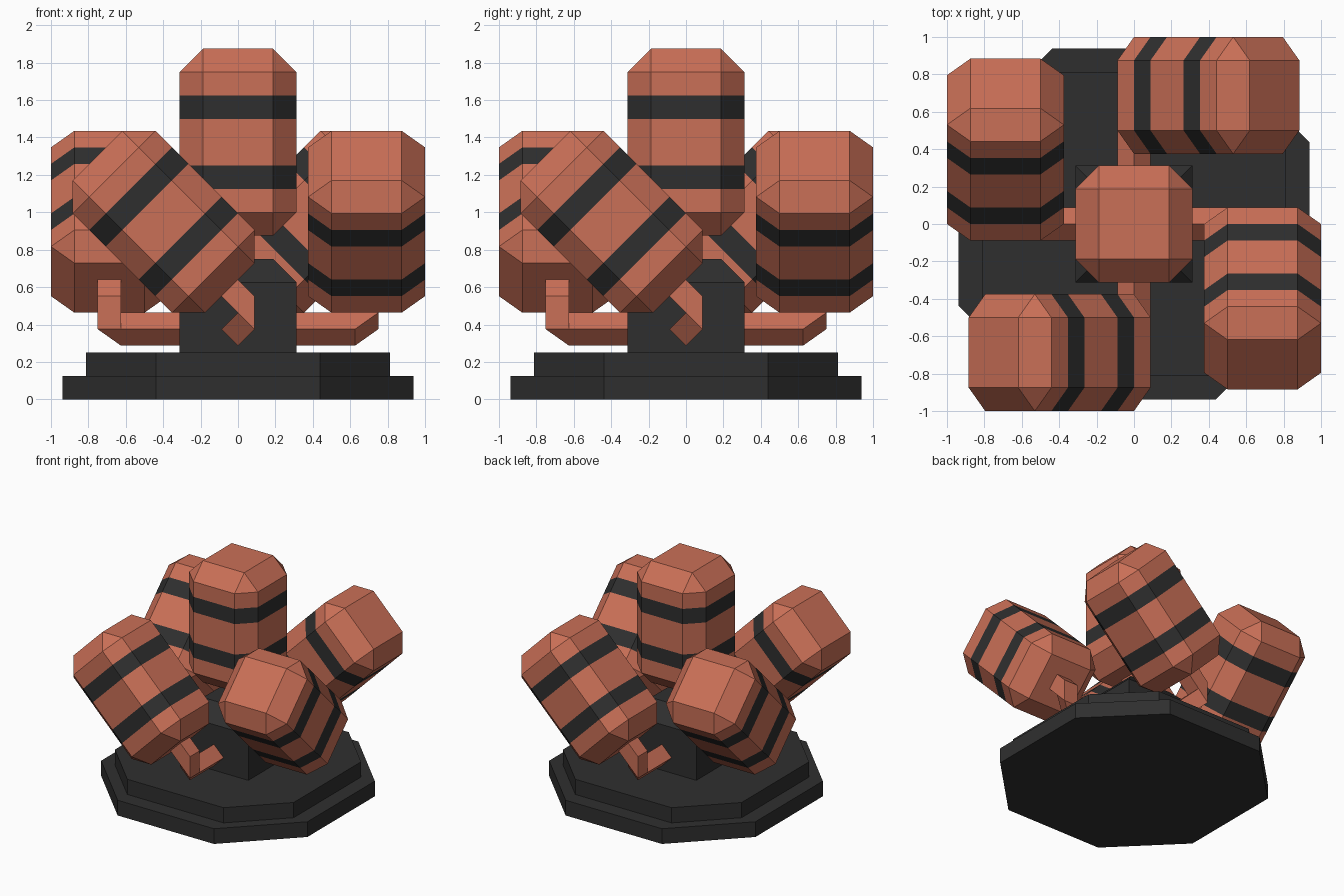
import bpy, bmesh, math
from mathutils import Matrix, Vector

if "Cube" in bpy.data.objects:
    bpy.data.objects.remove(bpy.data.objects["Cube"])


def material(name, color):
    m = bpy.data.materials.new(name)
    m.diffuse_color = (*color, 1)
    m.use_nodes = True
    m.node_tree.nodes["Principled BSDF"].inputs["Base Color"].default_value = m.diffuse_color
    return m


CLAY = material("clay orange", (0.59, 0.16, 0.095))
DARK = material("charcoal", (0.028, 0.028, 0.028))


def finish(name, bm, mats, matrix=Matrix()):
    bmesh.ops.recalc_face_normals(bm, faces=bm.faces[:])
    mesh = bpy.data.meshes.new(name)
    bm.to_mesh(mesh)
    bm.free()
    for m in mats:
        mesh.materials.append(m)
    ob = bpy.data.objects.new(name, mesh)
    ob.matrix_world = matrix
    bpy.context.collection.objects.link(ob)
    return ob


def prism(name, points, direction, mat, matrix=Matrix()):
    """Extrude a planar outline along a direction."""
    bm = bmesh.new()
    face = bm.faces.new([bm.verts.new(p) for p in points])
    new = bmesh.ops.extrude_face_region(bm, geom=[face])["geom"]
    verts = [g for g in new if isinstance(g, bmesh.types.BMVert)]
    bmesh.ops.translate(bm, verts=verts, vec=Vector(direction))
    # the starting face stays as the bottom cap
    return finish(name, bm, [mat], matrix)


def plate(name, half, z):
    c = 0.4375
    quarter = [(half, -c), (half, c)]
    pts = []
    for k in range(4):
        r = Matrix.Rotation(k * math.pi / 2, 2)
        pts += [(*(r @ Vector(p)), z) for p in quarter]
    prism(name, pts, (0, 0, 0.125), DARK)


def barrel(name, matrix):
    """Bevelled block with two dark bands."""
    bm = bmesh.new()
    bmesh.ops.create_cube(bm, size=1, matrix=Matrix.Diagonal((0.625, 0.625, 1, 1)))
    bmesh.ops.bevel(bm, geom=bm.edges[:], offset=0.125, offset_type='OFFSET',
                    segments=1, affect='EDGES', profile=0.5)
    for z in (-0.25, -0.125, 0.125, 0.25):
        bmesh.ops.bisect_plane(bm, geom=bm.verts[:] + bm.edges[:] + bm.faces[:],
                               plane_co=(0, 0, z), plane_no=(0, 0, 1))
    for f in bm.faces:
        f.material_index = int(0.125 < abs(f.calc_center_median().z) < 0.25)
    finish(name, bm, [CLAY, DARK], matrix)


# stepped octagonal base
plate("base_lower", 0.9375, 0)
plate("base_upper", 0.8125, 0.125)

# square post with chamfered top
h, t = 0.3125, 0.1875
prism("post", [(-h, -h, 0.25), (h, -h, 0.25), (h, h, 0.25), (-h, h, 0.25)], (0, 0, 0.375), DARK)
bm = bmesh.new()
bmesh.ops.create_cone(bm, cap_ends=True, segments=4, radius1=h * math.sqrt(2),
                      radius2=t * math.sqrt(2), depth=0.125,
                      matrix=Matrix.Translation((0, 0, 0.6875)) @ Matrix.Rotation(math.pi / 4, 4, 'Z'))
finish("post_cap", bm, [DARK])

# central stem and barrel
s = 0.0625
prism("centre_stem", [(-s, -s, 0.74), (s, -s, 0.74), (s, s, 0.74), (-s, s, 0.74)], (0, 0, 0.145), CLAY)
barrel("centre_barrel", Matrix.Translation((0, 0, 1.375)))

# four bent arms, each carrying a barrel leaning 45 degrees sideways
for k, side in enumerate(("front", "right", "back", "left")):
    frame = (Matrix.Rotation(k * math.pi / 2, 4, 'Z') @ Matrix.Translation((0, 0, 0.375))
             @ Matrix.Rotation(-math.pi / 4, 4, 'Y'))
    prism(side + "_arm", [(-s, -0.28, -s), (-s, -0.625, -s), (s, -0.75, -s), (s, -0.28, -s)],
          (0, 0, 2 * s), CLAY, frame)
    prism(side + "_elbow", [(s, -0.75, -s), (3 * s, -0.75, s), (3 * s, -0.75, 0.2), (s, -0.75, 0.2)],
          (0, 0.125, 0), CLAY, frame)
    barrel(side + "_barrel", frame @ Matrix.Translation((0.125, -0.6875, 0.6875)))
